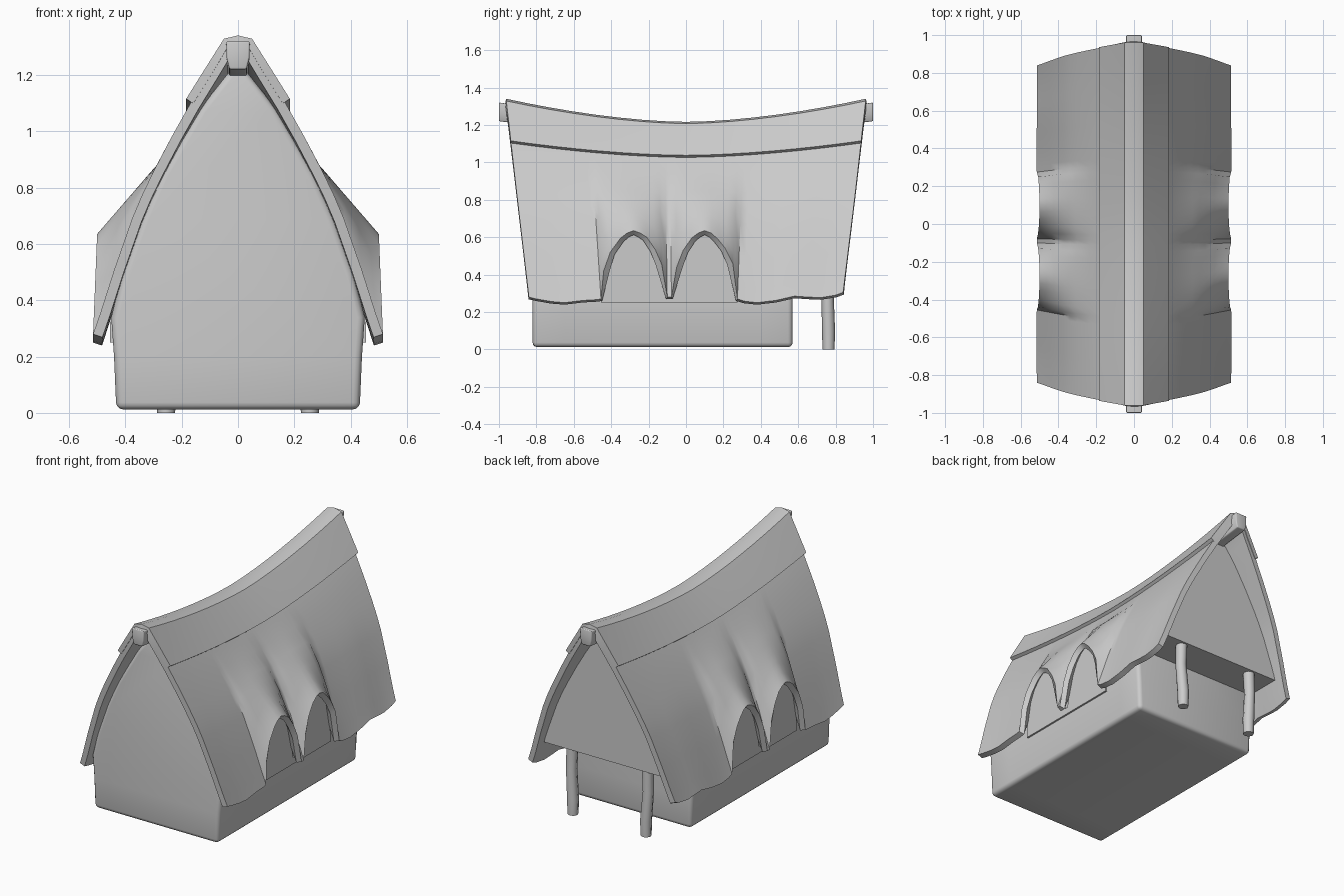
import bpy, bmesh, math

if "Cube" in bpy.data.objects:
    bpy.data.objects.remove(bpy.data.objects["Cube"])


def finish(name, verts, faces, mirror=False, thick=0, bevel=0, recalc=True, angle=40):
    """Create a mesh object, bake its modifiers and smooth-shade it."""
    me = bpy.data.meshes.new(name)
    me.from_pydata(verts, [], faces)
    if recalc:
        bm = bmesh.new()
        bm.from_mesh(me)
        bmesh.ops.recalc_face_normals(bm, faces=bm.faces)
        bm.to_mesh(me)
        bm.free()
    ob = bpy.data.objects.new(name, me)
    bpy.context.collection.objects.link(ob)
    if mirror:
        m = ob.modifiers.new("mirror", 'MIRROR')
        m.use_clip = True
    if thick:
        s = ob.modifiers.new("thickness", 'SOLIDIFY')
        s.thickness, s.offset = thick, -1
    if bevel:
        b = ob.modifiers.new("bevel", 'BEVEL')
        b.width, b.segments = bevel, 3
        b.limit_method, b.angle_limit = 'ANGLE', math.radians(60)
    bpy.ops.object.select_all(action='DESELECT')
    ob.select_set(True)
    bpy.context.view_layer.objects.active = ob
    bpy.ops.object.convert(target='MESH')
    bpy.ops.object.shade_smooth_by_angle(angle=math.radians(angle))
    return ob


def weight(z):
    return max(0.0, (z - 0.265) / 1.06)


def sag(y, z):
    """Ridge dips in the middle; the dip fades out towards the eaves."""
    return z - 0.12 * max(0.0, 1 - abs(y / 0.96) ** 1.7) * weight(z) ** 2


def grid_faces(rows, cols):
    return [(i * cols + j, i * cols + j + 1, (i + 1) * cols + j + 1, (i + 1) * cols + j)
            for i in range(rows - 1) for j in range(cols - 1)]


def loft(name, section, ys, **kw):
    """Closed x-z section swept along y, following the sag."""
    n = len(section)
    verts = [(x, y, sag(y, z)) for y in ys for x, z in section]
    faces = [(i * n + j, i * n + (j + 1) % n, (i + 1) * n + (j + 1) % n, (i + 1) * n + j)
             for i in range(len(ys) - 1) for j in range(n)]
    faces += [tuple(range(n)), tuple(range((len(ys) - 1) * n, len(ys) * n))]
    return finish(name, verts, faces, **kw)


def span(a, b, n):
    return [a + (b - a) * i / (n - 1) for i in range(n)]


# Lower edge of the thatch (y, z): wavy ends with two arches over the windows
ARCHES = [(-.455, .27), (-.44, .42), (-.405, .52), (-.35, .595), (-.315, .622), (-.28, .635),
          (-.245, .622), (-.21, .60), (-.165, .535), (-.13, .455), (-.10, .28), (-.078, .28),
          (-.05, .44), (-.015, .53), (.03, .595), (.065, .622), (.10, .635), (.135, .622),
          (.17, .59), (.21, .54), (.25, .46), (.275, .27)]
EAVE = ([(-.84, .28), (-.80, .27), (-.72, .256), (-.65, .25), (-.55, .262), (-.48, .266)] + ARCHES
        + [(.31, .258), (.38, .25), (.48, .262), (.58, .285), (.65, .28), (.72, .277), (.80, .29), (.84, .305)])
SLOPE = [(0, 1.328), (.045, 1.30), (.105, 1.205), (.17, 1.10), (.235, .985), (.30, .86),
         (.34, .775), (.375, .69), (.44, .50), (.49, .34), (.515, .265)]
START = 5


# Thatched roof: half sheet, pushed outwards above the arches
verts = []
for ye, h in EAVE:
    t = (h - 0.265) / 0.37
    for j, (x, z) in enumerate(SLOPE):
        y = ye * (1 + 0.143 * weight(z))
        z2 = sag(y, z)
        if j >= START:
            s = (j - START) / (len(SLOPE) - 1 - START)
            x += (0.31 + 0.19 * s - x) * t
            z2 += (0.855 - 0.22 * s - z2) * t
        verts.append((x, y, z2))
finish("thatched_roof", verts, grid_faces(len(EAVE), len(SLOPE)), mirror=True, thick=.035, recalc=False)

# Ridge cap: a second layer over the top of the roof
CAP = [(0, 1.34), (.05, 1.328), (.115, 1.225), (.184, 1.115)]
ys = span(-.84, .84, 17)
verts = [(x, y * (1 + .143 * weight(z)), sag(y * 1.143, z)) for y in ys for x, z in CAP]
finish("ridge_cap", verts, grid_faces(len(ys), len(CAP)), mirror=True, thick=.03, recalc=False)

# House body with gable front, and the overhanging back gable
HALF = [(.135, 1.10), (.27, .86), (.34, .70), (.41, .50), (.45, .34)]


def full(half):
    return [(0, 1.28)] + half + [(-x, z) for x, z in reversed(half)]


loft("house_body", full(HALF + [(.44, .20), (.432, .012)]), span(-.82, .57, 9), bevel=.025)
loft("back_gable", full(HALF[:-1] + [(.43, .42)]), [.53, .67, .80])

# Ridge beam poking out at both ends
loft("ridge_beam", [(-.042, 1.32), (.042, 1.32), (.04, 1.26), (.03, 1.22), (-.03, 1.22), (-.04, 1.26)],
     span(-1, 1, 15), bevel=.006)

# Window walls filling the arches, and back posts, on both sides
for side, label in ((1, "right"), (-1, "left")):
    n = len(ARCHES)
    top = [(y, z + .012) for y, z in ARCHES]
    rows = [[(y, .25) for y, _ in top], top]
    verts = [(side * x, y, z) for x in (.38, .455) for row in rows for y, z in row]
    faces = []
    for i in range(n - 1):
        for a, b in ((0, n), (n, 3 * n), (3 * n, 2 * n), (2 * n, 0)):
            faces.append((a + i, a + i + 1, b + i + 1, b + i))
    faces += [(0, n, 3 * n, 2 * n), (n - 1, 2 * n - 1, 4 * n - 1, 3 * n - 1)]
    finish(label + "_window_wall", verts, faces)

    rings = [(.255, .762, 0, .032), (.255, .762, .10, .035), (.268, .757, .28, .033), (.262, .755, .46, .036)]
    verts = [(side * (cx + r * math.cos(k * math.pi / 4)), cy + r * math.sin(k * math.pi / 4), z)
             for cx, cy, z, r in rings for k in range(8)]
    faces = [(i * 8 + k, i * 8 + (k + 1) % 8, i * 8 + 8 + (k + 1) % 8, i * 8 + 8 + k)
             for i in range(3) for k in range(8)]
    faces += [tuple(range(8)), tuple(range(24, 32))]
    finish(label + "_back_post", verts, faces, angle=50)
